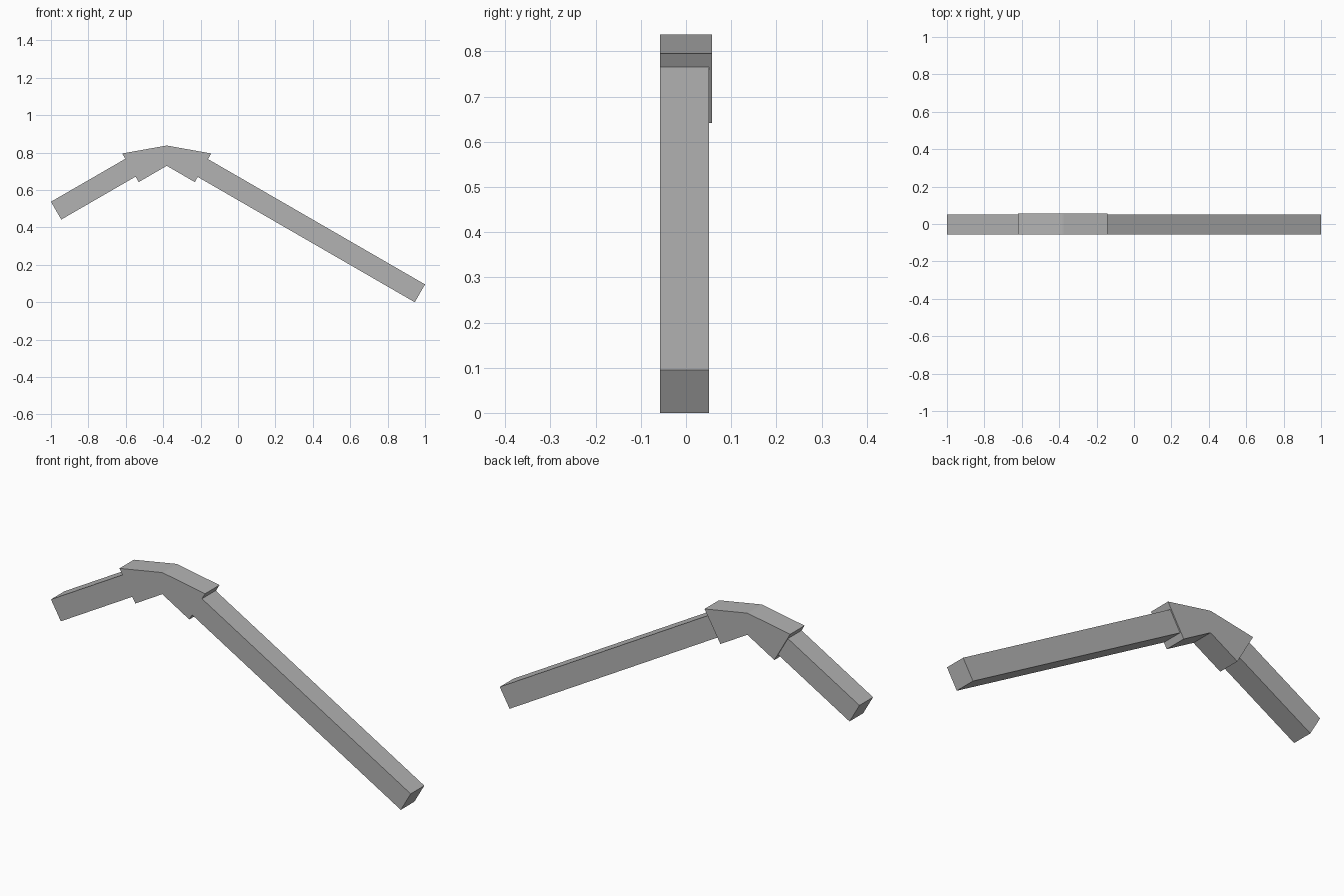
import bpy
import bmesh
from math import cos, sin, radians

cube = bpy.data.objects.get("Cube")
if cube:
    bpy.data.objects.remove(cube, do_unlink=True)

FRONT = -0.057
BEAM_BACK, JOINT_BACK = 0.051, 0.057
BEAM_WIDTH = 0.11

grey = bpy.data.materials.new("plain_grey")
grey.use_nodes = True
colour = (0.45, 0.45, 0.45, 1)
grey.diffuse_color = colour
grey.node_tree.nodes["Principled BSDF"].inputs["Base Color"].default_value = colour


def extrude_profile(name, profile, back):
    """Solid made from an (x, z) outline running from the front plane to back."""
    bm = bmesh.new()
    face = bm.faces.new([bm.verts.new((x, FRONT, z)) for x, z in profile])
    result = bmesh.ops.extrude_face_region(bm, geom=[face])
    moved = [v for v in result["geom"] if isinstance(v, bmesh.types.BMVert)]
    bmesh.ops.translate(bm, verts=moved, vec=(0, back - FRONT, 0))
    bmesh.ops.recalc_face_normals(bm, faces=bm.faces)
    mesh = bpy.data.meshes.new(name)
    bm.to_mesh(mesh)
    bm.free()
    mesh.materials.append(grey)
    obj = bpy.data.objects.new(name, mesh)
    bpy.context.collection.objects.link(obj)
    return obj


def beam(name, top_corner, side, length):
    """Square beam rising at 30 degrees from its outer end; side is +1 or -1 in x."""
    x, z = top_corner
    c, s = cos(radians(30)), sin(radians(30))
    along = (-side * c * length, s * length)
    across = (-side * s * BEAM_WIDTH, -c * BEAM_WIDTH)
    extrude_profile(name, [
        (x, z),
        (x + along[0], z + along[1]),
        (x + along[0] + across[0], z + along[1] + across[1]),
        (x + across[0], z + across[1]),
    ], BEAM_BACK)


# Straight beams, ending at the faces of the elbow
beam("long_beam", (1.0, 0.095), 1, 1.342)
beam("short_beam", (-1.0, 0.537), -1, 0.462)

# Bent elbow joining the beams: one half outline, mirrored about its ridge
RIDGE_X = -0.381
half = [(0.003, 0.837), (0.238, 0.795), (0.150, 0.642), (0.0, 0.729)]
outline = [(RIDGE_X + x, z) for x, z in half]
outline += [(RIDGE_X - x, z) for x, z in reversed(half[:-1])]
extrude_profile("elbow_joint", outline, JOINT_BACK)
